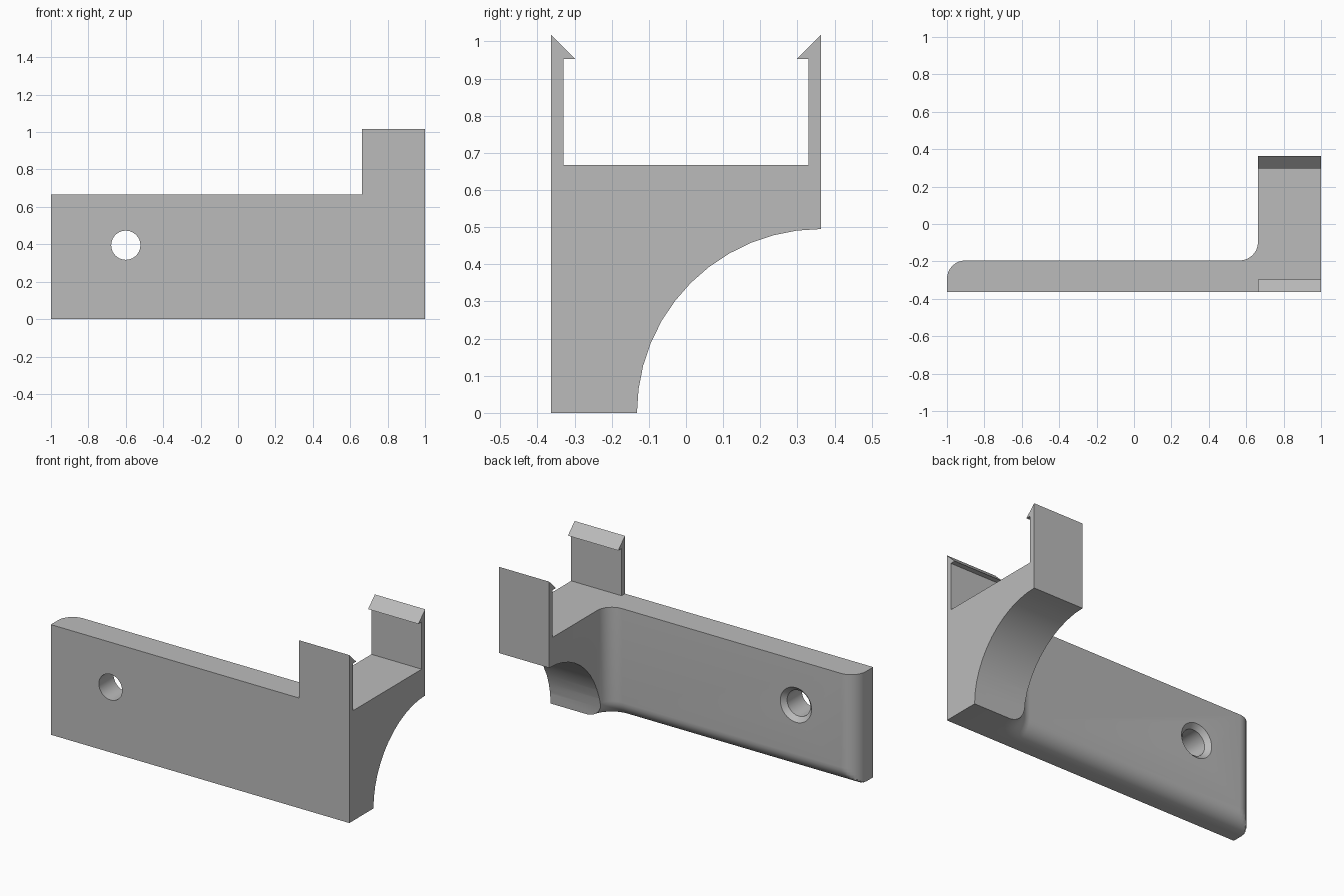
import bpy, bmesh
from math import sin, cos, pi, radians
from mathutils import Matrix

if "Cube" in bpy.data.objects:
    bpy.data.objects.remove(bpy.data.objects["Cube"])

# Main dimensions
FRONT, PLATE_BACK, BACK = -0.363, -0.195, 0.363
ARM_X, TOP, R, N = 0.663, 0.667, 0.098, 8
HOLE_X, HOLE_Z, HOLE_R, SINK = -0.6, 0.395, 0.078, 0.027

grey = bpy.data.materials.new("plain grey")
grey.use_nodes = True
grey.diffuse_color = (0.5, 0.5, 0.5, 1)
grey.node_tree.nodes["Principled BSDF"].inputs["Base Color"].default_value = (0.5, 0.5, 0.5, 1)


def loft(name, rings):
    """Closed solid through rings that share a vertex count."""
    bm = bmesh.new()
    loops = [[bm.verts.new(p) for p in ring] for ring in rings]
    for a, b in zip(loops, loops[1:]):
        for i in range(len(a)):
            j = (i + 1) % len(a)
            bm.faces.new((a[i], a[j], b[j], b[i]))
    bm.faces.new(loops[0][::-1])
    bm.faces.new(loops[-1])
    bmesh.ops.recalc_face_normals(bm, faces=bm.faces)
    mesh = bpy.data.meshes.new(name)
    bm.to_mesh(mesh)
    bm.free()
    mesh.materials.append(grey)
    obj = bpy.data.objects.new(name, mesh)
    bpy.context.collection.objects.link(obj)
    return obj


def activate(obj):
    bpy.ops.object.select_all(action='DESELECT')
    obj.select_set(True)
    bpy.context.view_layer.objects.active = obj


def cut(obj, cutter):
    cutter.hide_render = True
    mod = obj.modifiers.new("cut", 'BOOLEAN')
    mod.operation, mod.solver, mod.object = 'DIFFERENCE', 'EXACT', cutter
    activate(obj)
    bpy.ops.object.modifier_apply(modifier=mod.name)
    bpy.data.objects.remove(cutter)


def outline(z, inset):
    """Plan of plate and arm; the inset eats into the back edge only."""
    back = PLATE_BACK - inset
    pts = [(-1, FRONT), (1, FRONT), (1, BACK), (ARM_X + inset, BACK)]
    for i in range(N + 1):                      # inner corner fillet
        a = -i * pi / 2 / N
        pts.append((ARM_X - R + (R + inset) * cos(a), PLATE_BACK + R + (R + inset) * sin(a)))
    for i in range(N + 1):                      # rounded far end
        a = pi / 2 + i * pi / 2 / N
        pts.append((-1 + R + R * cos(a), min(back, PLATE_BACK - R + R * sin(a))))
    return [(x, y, z) for x, y in pts]


# Plate and arm with a rounded lower back edge
rings = []
for i in range(N + 1):
    t = pi / 2 * (1 - i / N)
    rings.append(outline(R * (1 - sin(t)), R * (1 - cos(t))))
rings.append(outline(TOP, 0))
body = loft("bracket_body", rings)


def ring_y(x, y, z, r, n):
    return [(x + r * cos(2 * pi * k / n), y, z + r * sin(2 * pi * k / n)) for k in range(n)]


# Curved underside of the arm
def ring_x(x, r=0.495, n=48):
    return [(x, BACK + r * cos(2 * pi * k / n), r * sin(2 * pi * k / n)) for k in range(n)]


cut(body, loft("arch_cutter", [ring_x(0.5), ring_x(1.2)]))

# Countersunk screw hole
steps = [(FRONT - 0.1, HOLE_R), (PLATE_BACK - SINK, HOLE_R),
         (PLATE_BACK, HOLE_R + SINK), (PLATE_BACK + 0.1, HOLE_R + SINK)]
cut(body, loft("hole_cutter", [ring_y(HOLE_X, y, HOLE_Z, r, 40) for y, r in steps]))

# Hooked clips facing each other on top of the arm
profile = [(0.363, TOP), (0.363, 1.017), (0.298, 0.953), (0.33, 0.953), (0.33, TOP)]
clips = [loft(name, [[(x, s * y, z) for y, z in profile] for x in (ARM_X, 1)])
         for name, s in (("front_clip", -1), ("back_clip", 1))]

activate(body)
bpy.ops.object.shade_smooth_by_angle(angle=radians(30))
